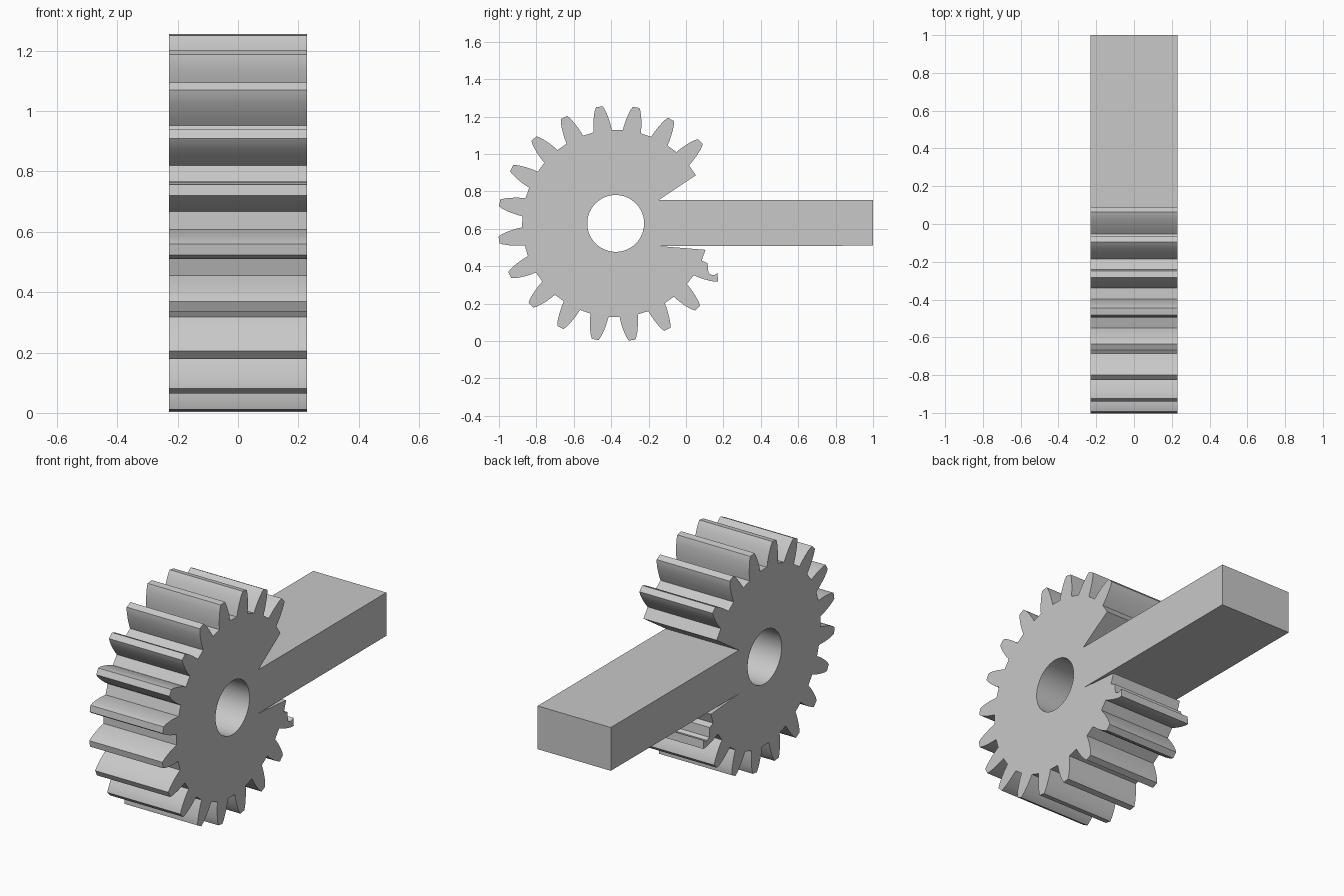
import bpy, bmesh
from math import cos, sin, radians, pi
from mathutils import Vector

if "Cube" in bpy.data.objects:
    bpy.data.objects.remove(bpy.data.objects["Cube"], do_unlink=True)

CENTRE_Y, CENTRE_Z = -0.376, 0.629
HALF_WIDTH = 0.229
ROOT, HOLE = 0.5, 0.152
FIRST_TOOTH, PITCH, TEETH = 44, 18, 17
# Half of a tooth: (radius along its axis, half width)
FLANK = [(0.498, 0.049), (0.53, 0.046), (0.56, 0.041), (0.59, 0.034),
         (0.612, 0.027), (0.63, 0.018)]


def polar(radius, degrees):
    a = radians(degrees)
    return (CENTRE_Y + radius * cos(a), CENTRE_Z + radius * sin(a))


def tooth_side(degrees, side):
    a = radians(degrees)
    return [(CENTRE_Y + r * cos(a) - side * w * sin(a),
             CENTRE_Z + r * sin(a) + side * w * cos(a)) for r, w in FLANK]


# Outline, counter-clockwise: handle, notch, teeth, broken last tooth
outline = [(1, 0.51), (1, 0.755), (-0.145, 0.755), polar(ROOT, 31)]
for i in range(TEETH):
    angle = FIRST_TOOTH + i * PITCH
    outline += tooth_side(angle, -1)
    if i < TEETH - 1:
        outline += reversed(tooth_side(angle, 1))
outline += [(0.168, 0.364), (0.153, 0.354), (0.138, 0.353), (0.12, 0.364),
            (0.115, 0.417), (0.084, 0.43), (0.104, 0.488), (-0.145, 0.508)]
hole = [polar(HOLE, i * 360 / 64) for i in range(64)]

# Fill the profile around the bore and extrude it along x
bm = bmesh.new()
edges = []
for loop in (outline, hole):
    verts = [bm.verts.new((-HALF_WIDTH, y, z)) for y, z in loop]
    edges += [bm.edges.new((v, verts[i - 1])) for i, v in enumerate(verts)]
bmesh.ops.triangle_fill(bm, edges=edges, use_beauty=True, use_dissolve=False)
result = bmesh.ops.extrude_face_region(bm, geom=bm.faces[:], use_keep_orig=True)
moved = [g for g in result["geom"] if isinstance(g, bmesh.types.BMVert)]
bmesh.ops.translate(bm, verts=moved, vec=Vector((2 * HALF_WIDTH, 0, 0)))
bmesh.ops.recalc_face_normals(bm, faces=bm.faces[:])
mesh = bpy.data.meshes.new("gear_with_handle")
bm.to_mesh(mesh)
bm.free()
gear = bpy.data.objects.new("gear_with_handle", mesh)
bpy.context.collection.objects.link(gear)

# Plain grey material
grey = bpy.data.materials.new("light grey")
grey.use_nodes = True
colour = (0.58, 0.58, 0.58, 1)
grey.diffuse_color = colour
grey.node_tree.nodes["Principled BSDF"].inputs["Base Color"].default_value = colour
mesh.materials.append(grey)

# Smooth flanks and bore, sharp corners
bpy.ops.object.select_all(action="DESELECT")
gear.select_set(True)
bpy.context.view_layer.objects.active = gear
bpy.ops.object.shade_smooth_by_angle(angle=radians(25))
